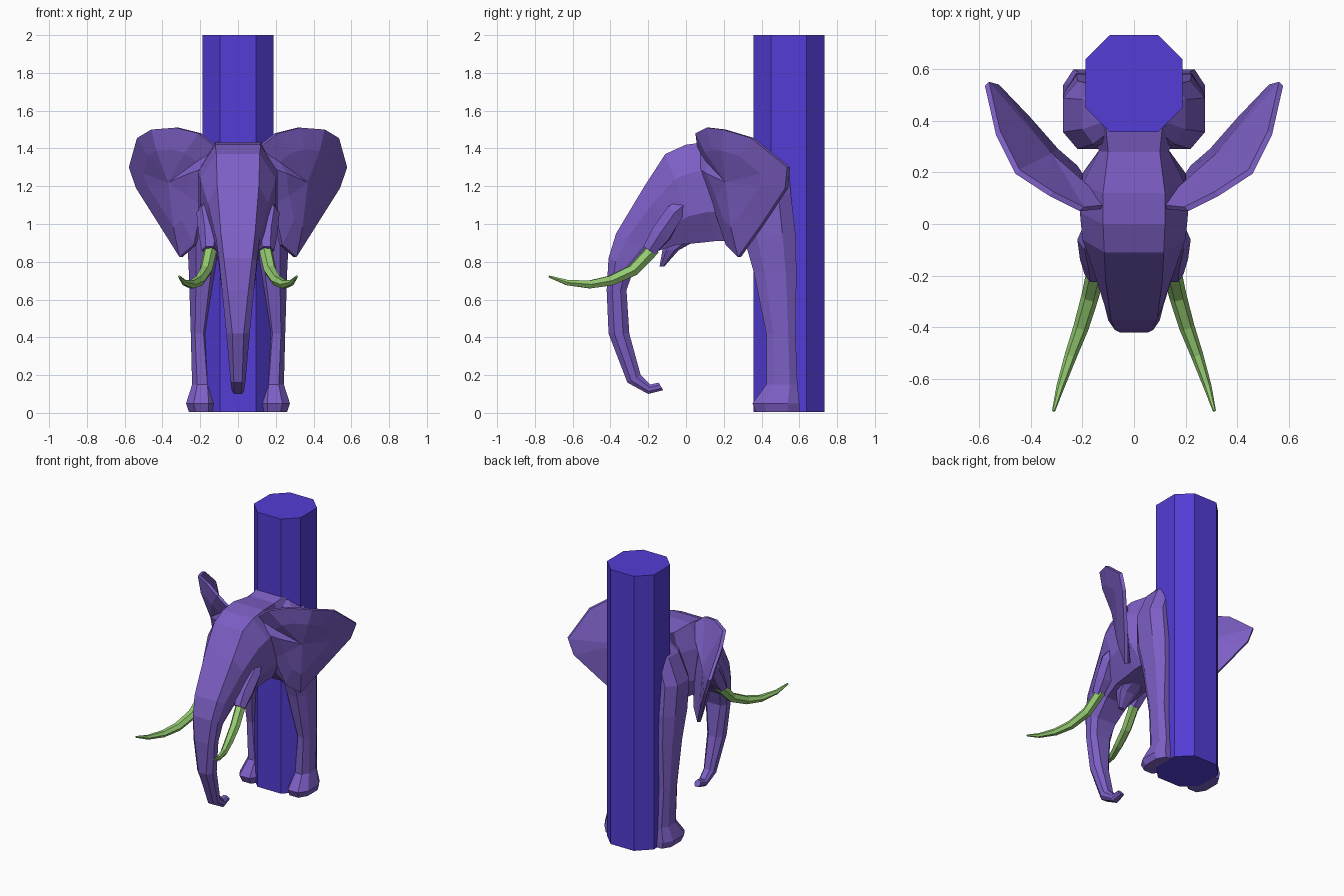
import bpy, bmesh, math
from mathutils import Vector


def material(name, rgb):
    m = bpy.data.materials.new(name)
    m.diffuse_color = (*rgb, 1)
    return m


PURPLE = material("hide purple", (0.205, 0.115, 0.56))
BLUE = material("post blue violet", (0.085, 0.046, 0.66))
GREEN = material("tusk green", (0.30, 0.60, 0.165))


def loft(name, rings, mat, mirror=False):
    """Skin a list of equal-length rings; a one-point ring makes a fan."""
    bm = bmesh.new()
    vs = [[bm.verts.new(p) for p in r] for r in rings]
    for a, b in zip(vs, vs[1:]):
        n = max(len(a), len(b))
        for i in range(n):
            j = (i + 1) % n
            if len(a) == 1:
                bm.faces.new((a[0], b[j], b[i]))
            elif len(b) == 1:
                bm.faces.new((a[i], a[j], b[0]))
            else:
                bm.faces.new((a[i], a[j], b[j], b[i]))
    for end in (vs[0], vs[-1]):
        if len(end) > 2:
            bm.faces.new(end)
    bmesh.ops.recalc_face_normals(bm, faces=bm.faces)
    me = bpy.data.meshes.new(name)
    bm.to_mesh(me)
    bm.free()
    me.materials.append(mat)
    ob = bpy.data.objects.new(name, me)
    bpy.context.collection.objects.link(ob)
    if mirror:
        ob.modifiers.new("mirror", "MIRROR").use_mirror_merge = False
    return ob


def octagon(x0, x1, y0, y1, z, k=0.5):
    """Chamfered rectangle; k is the flat share of each side."""
    cx, cy, hx, hy = (x0 + x1) / 2, (y0 + y1) / 2, (x1 - x0) / 2, (y1 - y0) / 2
    c = [(1, -k), (1, k), (k, 1), (-k, 1), (-1, k), (-1, -k), (-k, -1), (k, -1)]
    return [(cx + hx * u, cy + hy * v, z) for u, v in c]


def tube(name, path, radii, mat, sides=6, mirror=True):
    pts = [Vector(p) for p in path]
    rings = []
    for i, p in enumerate(pts):
        d = (pts[min(i + 1, len(pts) - 1)] - pts[max(i - 1, 0)]).normalized()
        u = d.cross(Vector((0, 0, 1))).normalized()
        v = d.cross(u)
        rings.append([p + radii[i] * (u * math.cos(t) + v * math.sin(t))
                      for t in (2 * math.pi * k / sides for k in range(sides))])
    return loft(name, rings, mat, mirror)


# Eight-sided post
loft("post", [octagon(-0.188, 0.188, 0.357, 0.732, z) for z in (0.005, 2.0)], BLUE)

# Trunk, head and neck: front y, z / back y, z / flat half width / full half width
sections = [
    (-0.12, 0.12, -0.145, 0.16, 0.012, 0.022),
    (-0.20, 0.10, -0.19, 0.15, 0.02, 0.032),
    (-0.31, 0.16, -0.24, 0.20, 0.022, 0.04),
    (-0.41, 0.42, -0.30, 0.42, 0.03, 0.062),
    (-0.42, 0.65, -0.315, 0.65, 0.055, 0.085),
    (-0.41, 0.82, -0.28, 0.75, 0.075, 0.10),
    (-0.37, 0.95, -0.17, 0.85, 0.09, 0.115),
    (-0.22, 1.20, -0.05, 0.89, 0.11, 0.16),
    (-0.11, 1.37, 0.07, 0.90, 0.115, 0.20),
    (0.00, 1.42, 0.16, 0.91, 0.12, 0.21),
    (0.12, 1.435, 0.23, 0.91, 0.12, 0.20),
    (0.28, 1.42, 0.29, 0.91, 0.10, 0.135),
    (0.38, 1.44, 0.38, 0.80, 0.11, 0.18),
    (0.54, 1.34, 0.54, 0.80, 0.08, 0.16),
]
rings = []
for fy, fz, by, bz, a, w in sections:
    half = [(a, 0), (w, 0.28), (w, 0.7), (a, 1)]
    ring = half + [(-x, t) for x, t in reversed(half)]
    rings.append([(x, fy + (by - fy) * t, fz + (bz - fz) * t) for x, t in ring])
loft("head_and_trunk", rings, PURPLE)

# Lower lip
loft("lower_lip", [octagon(-0.085, 0.085, -0.12, 0.12, 0.95),
                   octagon(-0.065, 0.065, -0.125, -0.04, 0.86),
                   octagon(-0.025, 0.025, -0.14, -0.115, 0.775)], PURPLE)

# Cheeks that hold the tusks
tube("tusk_socket", [(0.15, 0.02, 1.13), (0.165, -0.06, 1.06), (0.15, -0.13, 0.95),
                     (0.15, -0.195, 0.86)], [0.03, 0.055, 0.06, 0.042], PURPLE)

# Tusks
tube("tusk", [(0.145, -0.17, 0.87), (0.17, -0.28, 0.755), (0.205, -0.40, 0.70),
              (0.245, -0.51, 0.68), (0.285, -0.63, 0.69), (0.312, -0.725, 0.722)],
     [0.036, 0.034, 0.03, 0.024, 0.016, 0.006], GREEN)

# Front legs with shoulders: z, x range, y range
leg = [
    (0.005, 0.12, 0.26, 0.37, 0.60),
    (0.05, 0.115, 0.275, 0.352, 0.60),
    (0.15, 0.135, 0.243, 0.425, 0.59),
    (0.42, 0.16, 0.25, 0.425, 0.58),
    (0.74, 0.105, 0.26, 0.36, 0.585),
    (0.95, 0.08, 0.27, 0.30, 0.58),
    (1.16, 0.05, 0.275, 0.29, 0.555),
    (1.34, 0.03, 0.20, 0.31, 0.54),
    (1.44, 0.02, 0.10, 0.37, 0.50),
]
loft("front_leg", [octagon(x0, x1, y0, y1, z) for z, x0, x1, y0, y1 in leg], PURPLE, True)

# Ears: rim outline, a bulged front centre and a thinner back
rim = [Vector(p) for p in (
    (0.11, 0.06, 1.40), (0.21, 0.05, 1.48), (0.33, 0.11, 1.51), (0.46, 0.195, 1.50),
    (0.535, 0.345, 1.455), (0.578, 0.535, 1.30), (0.54, 0.525, 1.19), (0.42, 0.40, 1.00),
    (0.31, 0.275, 0.825), (0.235, 0.21, 0.89), (0.19, 0.14, 1.10), (0.17, 0.06, 1.30))]
front_mid, back_mid = Vector((0.37, 0.21, 1.22)), Vector((0.32, 0.275, 1.22))
back_rim = [p + Vector((-0.016, 0.016, 0)) for p in rim]
loft("ear", [[front_mid],
             [p.lerp(front_mid, 0.4) + Vector((0.008, -0.012, 0)) for p in rim],
             rim, back_rim,
             [p.lerp(back_mid, 0.4) for p in back_rim], [back_mid]], PURPLE, True)
